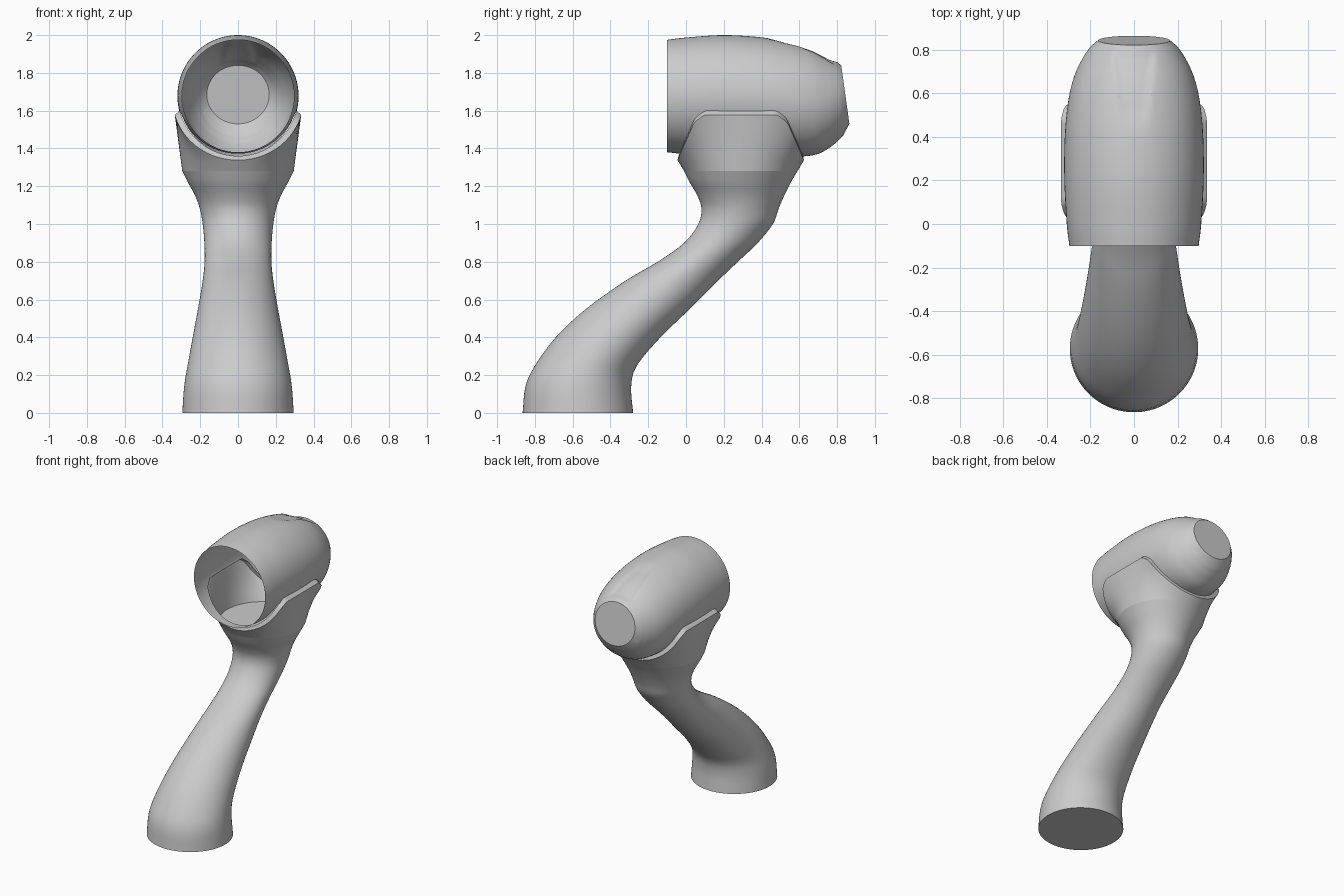
import bpy, bmesh, math
from mathutils import Vector

if "Cube" in bpy.data.objects:
    bpy.data.objects.remove(bpy.data.objects["Cube"])

grey = bpy.data.materials.new("plain grey")
grey.use_nodes = True
colour = (0.6, 0.6, 0.6, 1)
grey.diffuse_color = colour
grey.node_tree.nodes["Principled BSDF"].inputs["Base Color"].default_value = colour

SEG = 96
ANGLES = [2 * math.pi * i / SEG for i in range(SEG)]


def smooth_rows(rows, steps):
    """Catmull-Rom interpolation through tuples of section measurements."""
    rows = [Vector(r) for r in rows]
    padded = [2 * rows[0] - rows[1]] + rows + [2 * rows[-1] - rows[-2]]
    out = []
    for a, b, c, d in zip(padded, padded[1:], padded[2:], padded[3:]):
        for k in range(steps):
            t = k / steps
            out.append(0.5 * (2 * b + (c - a) * t + (2 * a - 5 * b + 4 * c - d) * t**2
                              + (3 * b - a - 3 * c + d) * t**3))
    return out + [rows[-1]]


def loft(rings, cap_start=False, cap_end=False):
    bm = bmesh.new()
    loops = [[bm.verts.new(p) for p in ring] for ring in rings]
    for low, high in zip(loops, loops[1:]):
        for i in range(SEG):
            j = (i + 1) % SEG
            bm.faces.new((low[i], low[j], high[j], high[i]))
    if cap_start:
        bm.faces.new(loops[0])
    if cap_end:
        bm.faces.new(loops[-1])
    bmesh.ops.recalc_face_normals(bm, faces=bm.faces)
    return bm


def finish(bm, name):
    mesh = bpy.data.meshes.new(name)
    bm.to_mesh(mesh)
    bm.free()
    mesh.materials.append(grey)
    ob = bpy.data.objects.new(name, mesh)
    bpy.context.collection.objects.link(ob)
    bpy.ops.object.select_all(action='DESELECT')
    ob.select_set(True)
    bpy.context.view_layer.objects.active = ob
    bpy.ops.object.shade_smooth_by_angle(angle=math.radians(30))
    return ob


# Curved neck: height, front y, back y, half width
neck = [(0, -.865, -.28, .295), (.14, -.85, -.29, .285), (.25, -.8, -.26, .267),
        (.4, -.69, -.135, .24), (.55, -.53, .02, .212), (.7, -.32, .17, .187),
        (.8, -.15, .275, .177), (.9, -.01, .38, .178), (1, .065, .46, .187),
        (1.08, .082, .49, .202), (1.15, .06, .52, .227), (1.22, .02, .555, .265),
        (1.28, -.01, .59, .295)]
rings = [[(w * math.cos(a), (f + b) / 2 + (b - f) / 2 * math.sin(a), z) for a in ANGLES]
         for z, f, b, w in smooth_rows(neck, 4)]
finish(loft(rings, True, True), "curved_neck")

# Saddle outline shared by the collar and the opening in the head
MID, REACH = .29, .33
LINES = [(1.36, 2.3), (1.495, .75), (1.6, 0)]


def saddle_height(y):
    d = REACH - abs(y - MID)
    return min(c + m * d for c, m in LINES)


# Collar: round foot, flared wall, bevelled rim meeting the head
foot, wall, rim = [], [], []
for a in ANGLES:
    cx, sy = math.cos(a), math.sin(a)
    y = MID + REACH * sy
    z = saddle_height(y)
    x = math.copysign(math.sqrt(max(0, .32**2 - (z - 1.68)**2)), cx)
    foot.append(Vector((.295 * cx, MID + .3 * sy, 1.28)))
    wall.append(Vector((x * 1.08, MID + (REACH + .005) * sy, z - .022)))
    rim.append(Vector((x * .995, y, z)))
body = [[f.lerp(w, t) for f, w in zip(foot, wall)] for t in (0, .25, .5, .75, 1)]
finish(loft(body + [rim]), "saddle_collar")

# Hollow head: top y, top z, bottom y, bottom z, half width
head = [(-.1, 1.975, -.1, 1.38, .297), (0, 1.987, 0, 1.37, .309), (.2, 2, .2, 1.36, .32),
        (.4, 1.988, .4, 1.355, .318), (.55, 1.962, .57, 1.356, .303),
        (.66, 1.93, .69, 1.368, .276), (.745, 1.888, .775, 1.415, .237),
        (.8, 1.857, .83, 1.465, .2)]
rings = []
sections = smooth_rows(head, 6) + [Vector((.822, 1.84, .865, 1.53, .165))]
for ty, tz, by, bz, w in sections:
    rings.append([(w * math.cos(a), (ty + by) / 2 + (ty - by) / 2 * math.sin(a),
                   (tz + bz) / 2 + (tz - bz) / 2 * math.sin(a)) for a in ANGLES])
bm = loft(rings, cap_end=True)

# Shallow widening channel on the upper rear of the head
for v in bm.verts:
    x, y, z = v.co
    if z > 1.8 and .43 < y < .8:
        half = .055 + .12 * (y - .43)
        edge = max(0, min(1, (half - abs(x)) / .02))
        v.co.z -= .012 * edge * min(1, (y - .43) / .1, (.8 - y) / .04)

# Open the head above the collar along the saddle outline
for c, m in LINES:
    for side in (-1, 1):
        point = (0, MID + side * REACH, c - .012)
        bmesh.ops.bisect_plane(bm, geom=bm.verts[:] + bm.edges[:] + bm.faces[:],
                               plane_co=point, plane_no=(0, side * m, 1))
hole = []
for f in bm.faces:
    p = f.calc_center_median()
    if p.z < saddle_height(p.y) - .012:
        hole.append(f)
bmesh.ops.delete(bm, geom=hole, context='FACES')
finish(bm, "hollow_head")
